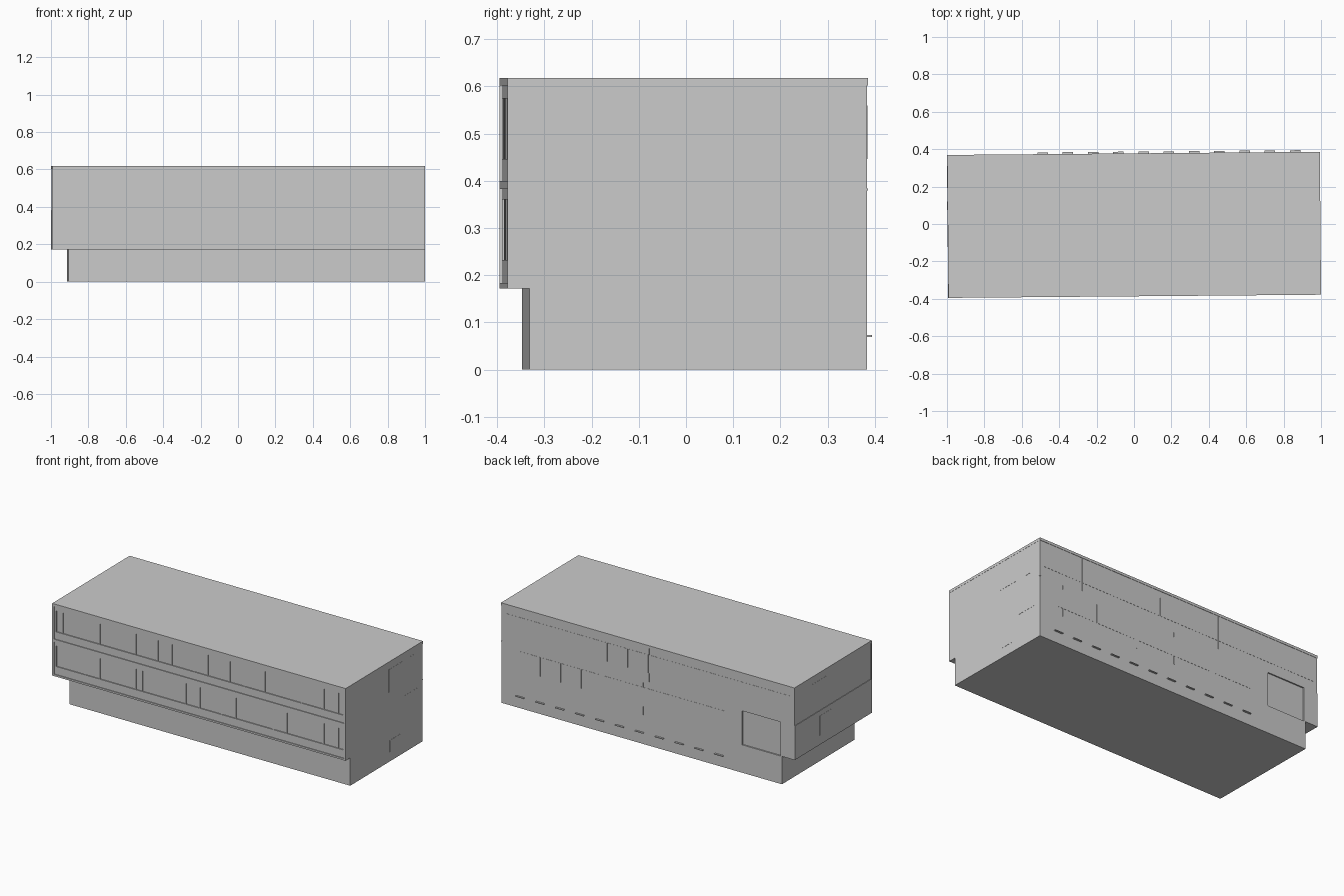
import bpy, bmesh
from mathutils import Matrix

TURN = Matrix.Rotation(0.0085, 4, 'Z')   # whole building sits slightly askew
L, R = -0.9968, 0.9968                   # ends
F, B = -0.3865, 0.3755                   # front and back planes


def boxes(name, items):
    """One object from a list of (x0, x1, y0, y1, z0, z1) boxes."""
    bm = bmesh.new()
    for x0, x1, y0, y1, z0, z1 in items:
        m = (Matrix.Translation(((x0 + x1) / 2, (y0 + y1) / 2, (z0 + z1) / 2))
             @ Matrix.Diagonal((x1 - x0, y1 - y0, z1 - z0, 1)))
        bmesh.ops.create_cube(bm, size=1, matrix=TURN @ m)
    me = bpy.data.meshes.new(name)
    bm.to_mesh(me)
    bm.free()
    ob = bpy.data.objects.new(name, me)
    bpy.context.collection.objects.link(ob)
    return ob


# Main volumes
boxes("ground_floor", [(-0.91, R - 0.001, -0.34, B, 0, 0.172)])
boxes("middle_floor", [(L, R - 0.001, F + 0.011, B - 0.008, 0.172, 0.382),
                       (-0.64, R - 0.001, B - 0.008, B, 0.172, 0.382),
                       (L, -0.90, B - 0.008, B, 0.172, 0.382)])
boxes("upper_floor", [(L + 0.003, R - 0.001, F + 0.011, B, 0.382, 0.602)])
boxes("roof_slab", [(L + 0.001, R, F, B + 0.002, 0.602, 0.618)])

# Front frame: floor edges and end posts
boxes("front_frame", [(L, R, F, F + 0.011, 0.172, 0.183),
                      (L, R, F, F + 0.011, 0.383, 0.4),
                      (L, -0.985, F, F + 0.011, 0.183, 0.602),
                      (0.986, R, F, F + 0.011, 0.183, 0.602)])

# Front panels above and below each window band, with uneven mullions
bands = {
    "middle": (0.183, 0.232, 0.36, 0.383,
               [-0.78, -0.68, -0.435, -0.39, -0.095, 0, 0.15, 0.245,
                0.5, 0.59, 0.84, 0.94]),
    "upper": (0.4, 0.446, 0.575, 0.602,
              [-0.93, -0.68, -0.435, -0.286, -0.19, -0.04, 0.054, 0.204,
               0.3, 0.44, 0.69, 0.84, 0.94]),
}
for floor, (z0, z1, z2, z3, xs) in bands.items():
    boxes(floor + "_front_panels",
          [(-0.985, 0.986, F + 0.005, F + 0.011, z0, z1),
           (-0.985, 0.986, F + 0.005, F + 0.011, z2, z3),
           (-0.985, -0.972, F + 0.005, F + 0.011, z1, z2),
           (0.976, 0.986, F + 0.005, F + 0.011, z1, z2)])
    boxes(floor + "_front_mullions",
          [(x - 0.004, x + 0.004, F + 0.007, F + 0.011, z1, z2) for x in xs])

# Back window bands and joints
e = 0.001
boxes("back_upper_windows", [(-0.975 + i * 0.139, -0.84 + i * 0.139, B - e, B + e, 0.446, 0.56)
                             for i in range(14)])
boxes("back_middle_windows", [(-0.52 + i * 0.139, -0.385 + i * 0.139, B - e, B + e, 0.232, 0.35)
                              for i in range(10)])
boxes("back_joints", [(x - 0.002, x + 0.002, B - e, B + e, 0.395, 0.6)
                      for x in (0.69, 0.27, -0.007, -0.286, -0.56, -0.84)]
      + [(x - 0.002, x + 0.002, B - e, B + e, 0.18, 0.378)
         for x in (0.83, 0.7, 0.3, 0.034, -0.1, -0.24)])

# Row of small basement hoods along the back
boxes("basement_hoods", [(x - 0.028, x + 0.028, B - 0.002, B + 0.0115, 0.069, 0.073)
                         for x in [-0.485 + i * 0.135 for i in range(11)]])

# Side windows
boxes("right_windows", [(R - 0.002, R, y, y + w, z0, z1) for y, w, z0, z1 in
                        [(0.04, 0.06, 0.43, 0.57), (0.11, 0.06, 0.43, 0.57),
                         (0.25, 0.05, 0.43, 0.57), (0.2, 0.06, 0.21, 0.35),
                         (0.27, 0.06, 0.21, 0.35), (0.05, 0.1, 0.06, 0.13)]])
boxes("left_windows", [(L + 0.002, L + 0.004, 0.05, 0.2, 0.44, 0.57),
                       (L - 0.001, L + 0.001, 0.0, 0.13, 0.23, 0.35)])

# Small fittings on the back corner
boxes("corner_bracket", [(R - 0.012, R, B - 0.012, B + 0.002, 0.379, 0.384)])
